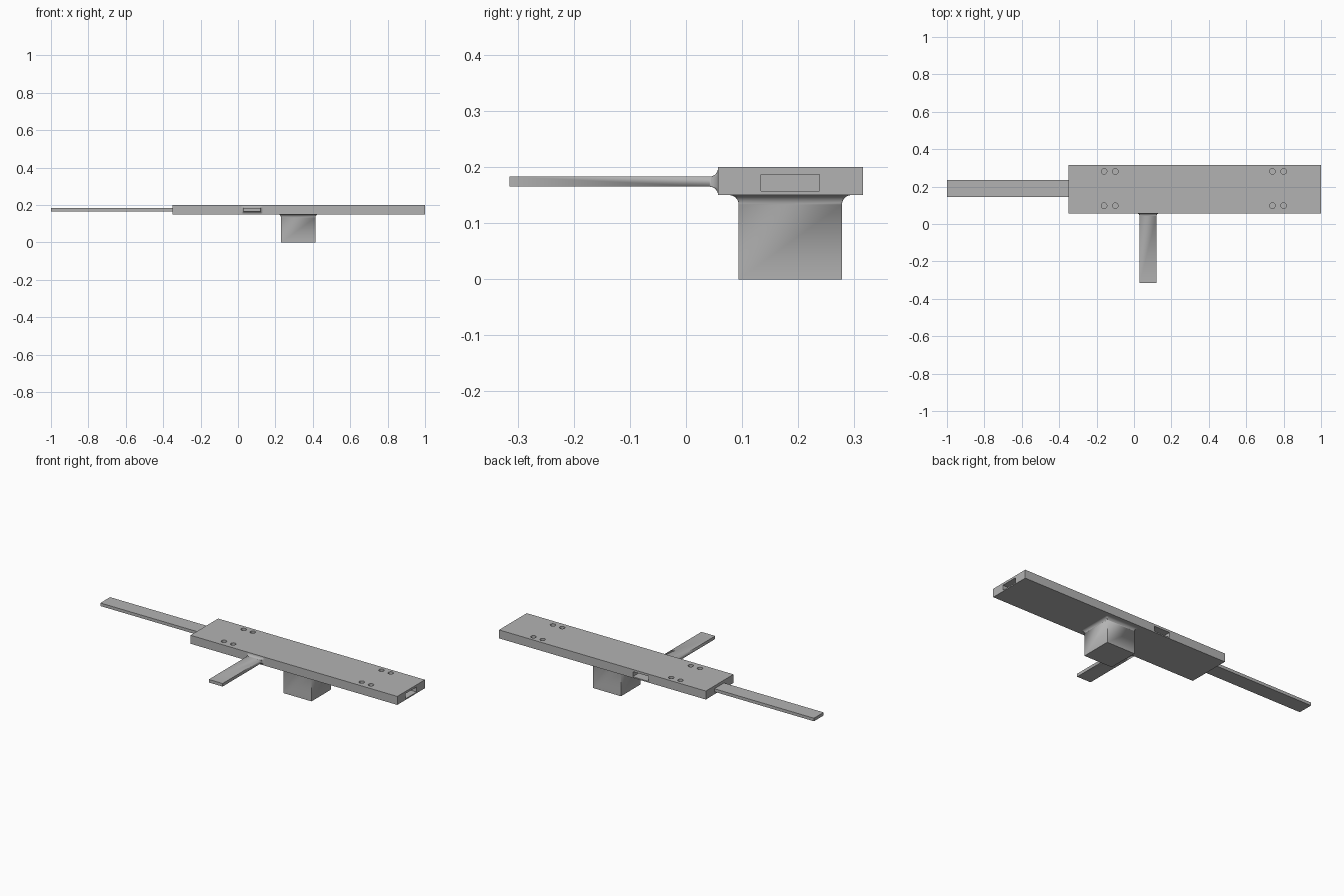
import bpy, bmesh
from math import sin, cos, pi, radians
from mathutils import Matrix, Vector

cube = bpy.data.objects.get("Cube")
if cube:
    bpy.data.objects.remove(cube, do_unlink=True)

grey = bpy.data.materials.new("plain grey")
grey.use_nodes = True
grey.diffuse_color = (0.45, 0.45, 0.45, 1)
grey.node_tree.nodes["Principled BSDF"].inputs["Base Color"].default_value = grey.diffuse_color


def finish(name, bm):
    bmesh.ops.recalc_face_normals(bm, faces=bm.faces)
    mesh = bpy.data.meshes.new(name)
    bm.to_mesh(mesh)
    bm.free()
    mesh.materials.append(grey)
    obj = bpy.data.objects.new(name, mesh)
    bpy.context.collection.objects.link(obj)
    return obj


def add_box(bm, lo, hi):
    lo, hi = Vector(lo), Vector(hi)
    place = Matrix.Translation((lo + hi) / 2) @ Matrix.Diagonal((*(hi - lo), 1))
    bmesh.ops.create_cube(bm, size=1, matrix=place)


def box(name, lo, hi):
    bm = bmesh.new()
    add_box(bm, lo, hi)
    return finish(name, bm)


def smooth(obj):
    bpy.ops.object.select_all(action="DESELECT")
    bpy.context.view_layer.objects.active = obj
    obj.select_set(True)
    bpy.ops.object.shade_smooth_by_angle(angle=radians(30))


def filleted_bar(name, half_a, half_b, length, r, place, steps=8):
    """Bar along local z whose foot at z = 0 flares out in a concave fillet."""
    bm = bmesh.new()
    profile = [(r - r * sin(t), r - r * cos(t))
               for t in (pi / 2 * i / steps for i in range(steps + 1))]
    profile.append((0, length))
    rings = []
    for offset, height in profile:
        ring = []
        for k, (sa, sb) in enumerate(((1, 1), (-1, 1), (-1, -1), (1, -1))):
            for j in range(steps + 1):
                ang = pi / 2 * (k + j / steps)
                ring.append(bm.verts.new((sa * half_a + offset * cos(ang),
                                          sb * half_b + offset * sin(ang), height)))
        rings.append(ring)
    for low, high in zip(rings, rings[1:]):
        for i in range(len(low)):
            j = (i + 1) % len(low)
            bm.faces.new((low[i], low[j], high[j], high[i]))
    bm.faces.new(rings[0])
    bm.faces.new(rings[-1])
    bmesh.ops.remove_doubles(bm, verts=bm.verts, dist=1e-5)
    bmesh.ops.dissolve_degenerate(bm, edges=bm.edges, dist=1e-6)
    bm.transform(place)
    obj = finish(name, bm)
    smooth(obj)
    return obj


# Main plate
plate = box("main_plate", (-0.35, 0.057, 0.15), (1, 0.315, 0.2))

# Sockets in the end and back edges, and blind holes in the top
bm = bmesh.new()
add_box(bm, (0.85, 0.134, 0.157), (1.05, 0.238, 0.187))
add_box(bm, (0.023, 0.215, 0.157), (0.127, 0.36, 0.187))
for x in (-0.16, -0.10, 0.74, 0.80):
    for y in (0.098, 0.281):
        bmesh.ops.create_cone(bm, cap_ends=True, segments=32, radius1=0.015, radius2=0.015,
                              depth=0.06, matrix=Matrix.Translation((x, y, 0.2)))
cutter = finish("recess_cutter", bm)
cutter.hide_render = True

cut = plate.modifiers.new("recesses", "BOOLEAN")
cut.operation = "DIFFERENCE"
cut.solver = "EXACT"
cut.object = cutter
bpy.context.view_layer.objects.active = plate
bpy.ops.object.modifier_apply(modifier=cut.name)
bpy.data.objects.remove(cutter, do_unlink=True)
smooth(plate)

# Long end tongue
box("end_tongue", (-1, 0.145, 0.165), (-0.35, 0.235, 0.183))

# Front tongue and square post, both blended into the plate
filleted_bar("front_tongue", 0.045, 0.009, 0.372, 0.015,
             Matrix.Translation((0.075, 0.057, 0.174)) @ Matrix.Rotation(pi / 2, 4, "X"))
filleted_bar("square_post", 0.092, 0.092, 0.15, 0.017,
             Matrix.Translation((0.322, 0.186, 0.15)) @ Matrix.Rotation(pi, 4, "X"))
